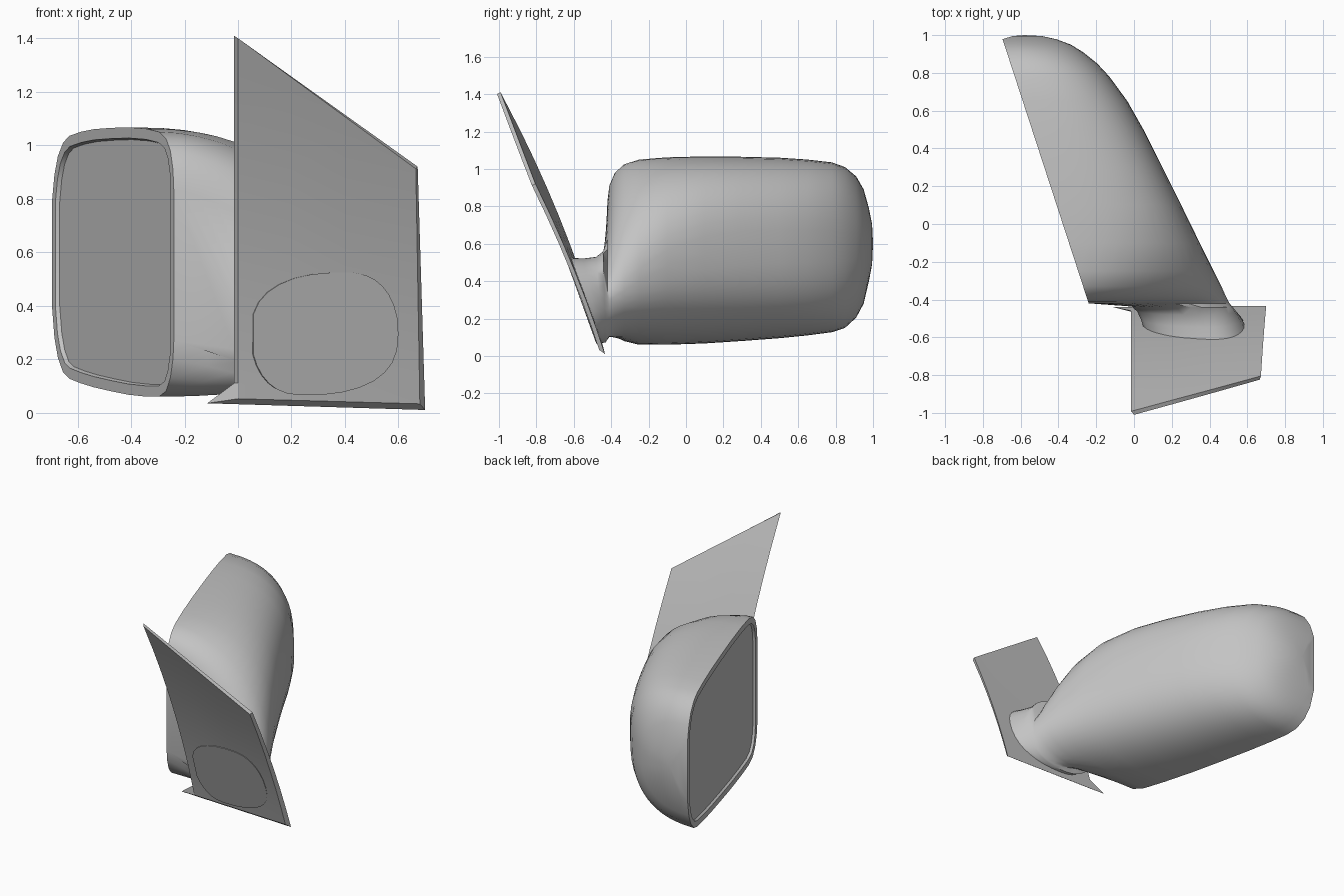
import bpy, bmesh, math

old = bpy.data.objects.get("Cube")
if old:
    bpy.data.objects.remove(old, do_unlink=True)

grey = bpy.data.materials.new("plain_grey")
grey.use_nodes = True
colour = (0.55, 0.55, 0.55, 1)
grey.diffuse_color = colour
grey.node_tree.nodes["Principled BSDF"].inputs["Base Color"].default_value = colour


def finish(bm, name, angle):
    mesh = bpy.data.meshes.new(name)
    bmesh.ops.recalc_face_normals(bm, faces=bm.faces)
    bm.to_mesh(mesh)
    bm.free()
    mesh.materials.append(grey)
    obj = bpy.data.objects.new(name, mesh)
    bpy.context.collection.objects.link(obj)
    bpy.ops.object.select_all(action='DESELECT')
    obj.select_set(True)
    bpy.context.view_layer.objects.active = obj
    bpy.ops.object.shade_smooth_by_angle(angle=math.radians(angle))


def bridge(bm, a, b, closed):
    n = len(a)
    for i in range(n if closed else n - 1):
        j = (i + 1) % n
        bm.faces.new((a[i], a[j], b[j], b[i]))


def power(v, n):
    return math.copysign(abs(v) ** (2 / n), v)


def panel_y(x, z):
    """Front face of the bent, slightly twisted mounting panel."""
    return -0.454 - 0.26 * z - 0.098 * z * z - 0.085 * max(x, 0) * z


def glass_x(y):
    """Vertical plane of the mirror opening."""
    return -0.24 - (y + 0.42) * 0.326


STEPS = 28
bm = bmesh.new()

# Neck: closed sections from the panel to the housing
# (y offset from panel lean, lean share, left x, right x, bottom z, top z)
neck = [
    (-0.555, 1.0, 0.05, 0.60, 0.065, 0.525),
    (-0.50, 0.55, 0.03, 0.57, 0.068, 0.522),
    (-0.46, 0.25, 0.01, 0.54, 0.07, 0.53),
    (-0.435, 0.08, -0.02, 0.52, 0.072, 0.56),
]
neck_rings = []
for y, lean, left, right, low, high in neck:
    ring = []
    for i in range(STEPS + 1):
        t = math.radians(165) * (1 - 2 * i / STEPS)
        z = (low + high) / 2 + (high - low) / 2 * power(math.sin(t), 2.4)
        x = (left + right) / 2 + (right - left) / 2 * power(math.cos(t), 2.4)
        x += lean * 0.3 * (z - 0.3) * (1 - abs(math.cos(t)))
        tilt = lean * (panel_y(x, z) - panel_y(0.3, 0.3))
        ring.append(bm.verts.new((x, y + tilt, z)))
    neck_rings.append(ring)

# Housing: D-shaped sections whose upper outer corner recedes towards the neck
# (y, outer x, bottom z, widest z, top z, upper squareness, sag)
sections = [
    (-0.42, 0.505, 0.27, 0.30, 0.83, 1.4, 0.19), (-0.41, 0.50, 0.20, 0.30, 0.91, 1.4, 0.12),
    (-0.38, 0.485, 0.13, 0.32, 0.98, 1.5, 0.06), (-0.33, 0.463, 0.08, 0.35, 1.025, 1.65, 0.01),
    (-0.25, 0.423, 0.06, 0.40, 1.05, 1.9, 0), (-0.1, 0.348, 0.06, 0.48, 1.062, 2.3, 0),
    (0.1, 0.25, 0.067, 0.54, 1.067, 2.6, 0), (0.3, 0.15, 0.08, 0.57, 1.065, 2.7, 0),
    (0.5, 0.05, 0.095, 0.58, 1.06, 2.7, 0), (0.65, -0.035, 0.11, 0.58, 1.05, 2.7, 0),
    (0.78, -0.13, 0.127, 0.58, 1.035, 2.7, 0), (0.85, -0.195, 0.15, 0.58, 1.01, 2.6, 0),
    (0.91, -0.27, 0.205, 0.585, 0.96, 2.5, 0), (0.95, -0.335, 0.28, 0.59, 0.89, 2.4, 0),
    (0.978, -0.41, 0.40, 0.595, 0.79, 2.2, 0),
]
rings = []
for y, outer, low, wide, high, square, sag in sections:
    left = glass_x(y)
    ring = []
    for i in range(STEPS + 1):
        t = math.pi * (0.5 - i / STEPS)
        n, half = (square, high - wide) if t > 0 else (2.5, wide - low)
        x = left + (outer - left) * power(max(math.cos(t), 0), n)
        z = wide + half * power(math.sin(t), n)
        z += sag * min(math.sin(2 * t), 0)
        ring.append(bm.verts.new((x, y, z)))
    rings.append(ring)

for a, b in zip(neck_rings, neck_rings[1:] + rings[:1]):
    bridge(bm, a, b, True)
for a, b in zip(rings, rings[1:]):
    bridge(bm, a, b, False)
bm.faces.new(neck_rings[0])

# Rounded far tip
tip = bm.verts.new((-0.58, 1.0, 0.60))
small = [bm.verts.new((v.co.x * 0.55 + tip.co.x * 0.45, 0.995,
                       v.co.z * 0.55 + tip.co.z * 0.45)) for v in rings[-1]]
bridge(bm, rings[-1], small, True)
for i, v in enumerate(small):
    bm.faces.new((small[i - 1], v, tip))

# Rim and recessed mirror face
opening = bm.faces.new([r[0] for r in rings] + [r[-1] for r in reversed(rings)])
bmesh.ops.recalc_face_normals(bm, faces=bm.faces)
bmesh.ops.inset_region(bm, faces=[opening], thickness=0.04, use_even_offset=True)
bmesh.ops.inset_region(bm, faces=[opening], thickness=0.006, depth=-0.015)
finish(bm, "mirror_housing", 45)

# Mounting panel: bevelled sheet, bent to the leaning profile
back = [(-0.015, 1.41), (0.672, 0.92), (0.70, 0.01), (-0.115, 0.035), (-0.015, 0.11)]
front = [(0.0, 1.40), (0.665, 0.912), (0.68, 0.033), (0.0, 0.052), (0.0, 0.11)]
bm = bmesh.new()
back_ring = [bm.verts.new((x, 0.024, z)) for x, z in back]
front_ring = [bm.verts.new((x, 0, z)) for x, z in front]
bridge(bm, front_ring, back_ring, True)
bm.faces.new(front_ring)
bm.faces.new(back_ring)
cuts = [((0, 0, z), (0, 0, 1)) for z in (0.15, 0.3, 0.45, 0.6, 0.75, 0.9, 1.05, 1.2)]
cuts += [((x, 0, 0), (1, 0, 0)) for x in (0.2, 0.4)]
for point, normal in cuts:
    bmesh.ops.bisect_plane(bm, geom=bm.verts[:] + bm.edges[:] + bm.faces[:],
                           plane_co=point, plane_no=normal)
for v in bm.verts:
    v.co.y += panel_y(v.co.x, v.co.z)
finish(bm, "mounting_panel", 20)
